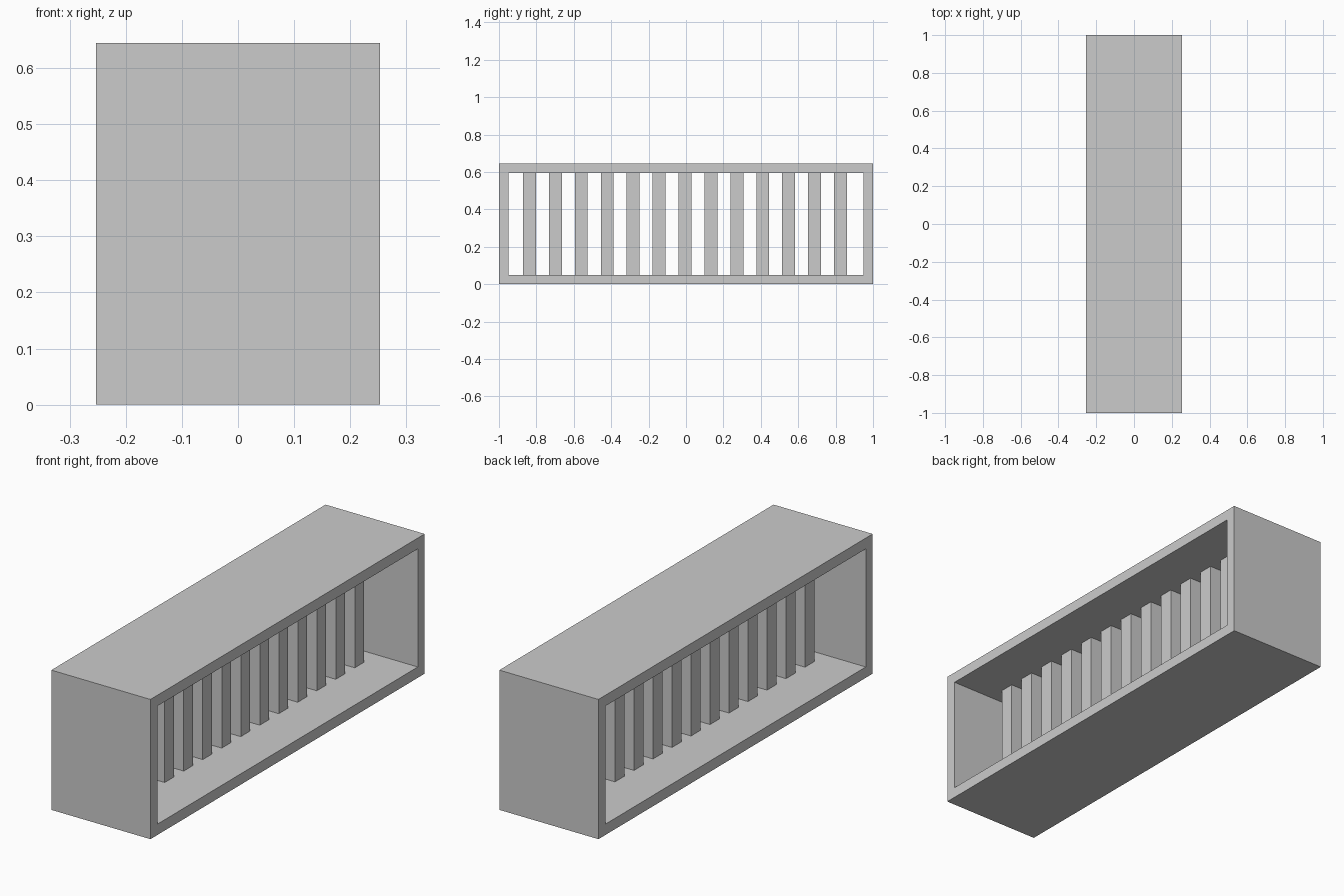
import bpy, bmesh

if "Cube" in bpy.data.objects:
    bpy.data.objects.remove(bpy.data.objects["Cube"])

W, L, H, T = 0.506, 2.0, 0.645, 0.05   # depth, length, height, wall thickness


def mesh_object(name, bm):
    bmesh.ops.recalc_face_normals(bm, faces=bm.faces)
    me = bpy.data.meshes.new(name)
    bm.to_mesh(me)
    bm.free()
    ob = bpy.data.objects.new(name, me)
    bpy.context.collection.objects.link(ob)
    return ob


def box(name, center, size):
    bm = bmesh.new()
    bmesh.ops.create_cube(bm, size=1)
    for v in bm.verts:
        v.co = [c + k * s for c, k, s in zip(center, v.co, size)]
    return mesh_object(name, bm)


# Rectangular tube frame, open on both long sides
def ring(bm, x, inset):
    y, lo, hi = L / 2 - inset, inset, H - inset
    return [bm.verts.new((x, *p)) for p in ((-y, lo), (y, lo), (y, hi), (-y, hi))]


bm = bmesh.new()
loops = [ring(bm, -W / 2, 0), ring(bm, W / 2, 0), ring(bm, W / 2, T), ring(bm, -W / 2, T)]
for a, b in zip(loops, loops[1:] + loops[:1]):
    for i in range(4):
        j = (i + 1) % 4
        bm.faces.new((a[i], a[j], b[j], b[i]))
mesh_object("frame", bm)

# Row of upright slats along the middle
for i in range(13):
    box(f"slat_{i + 1}", (-0.002, -0.837 + i * 0.1386, H / 2), (0.088, 0.069, H - 2 * T))
